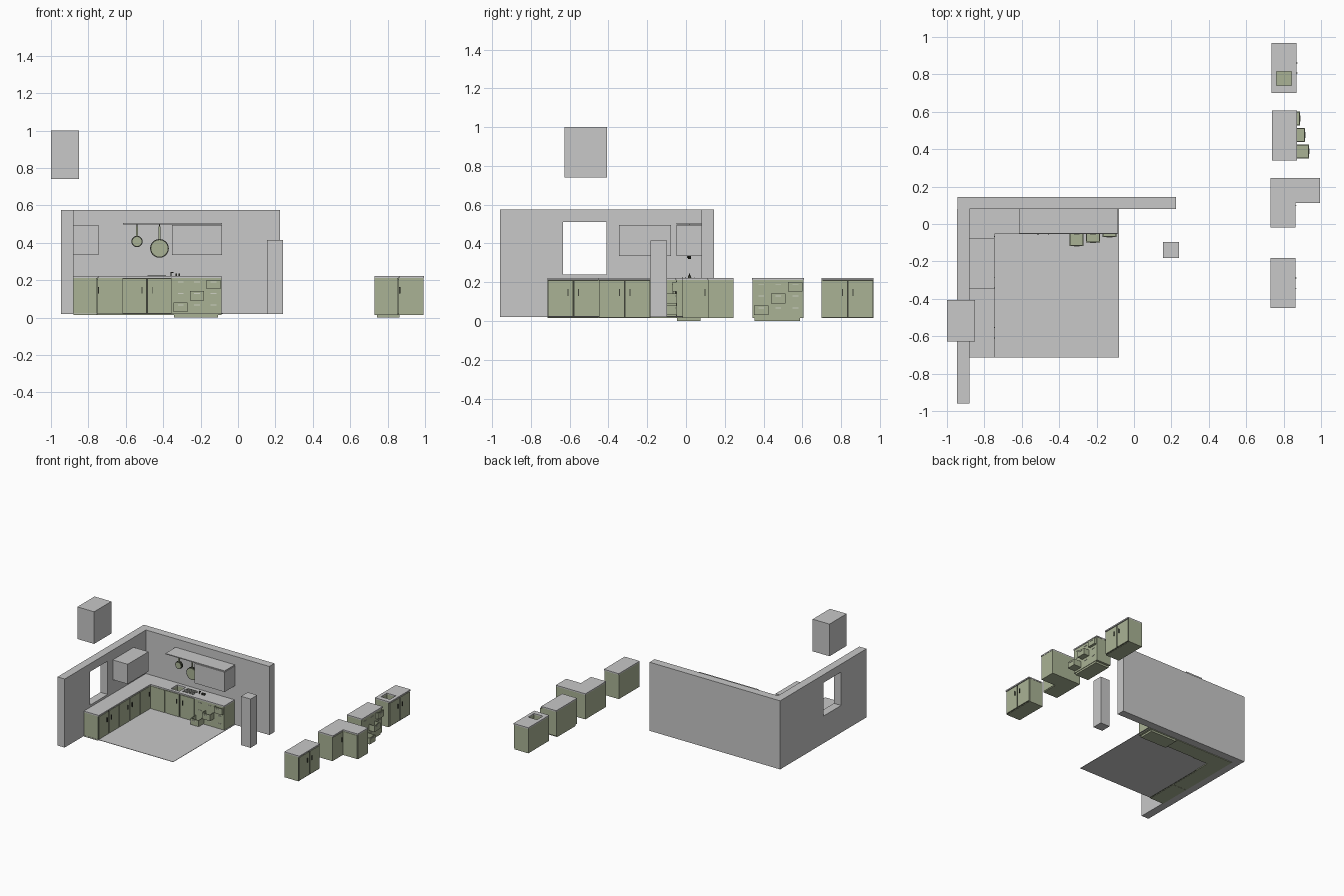
import bpy, bmesh, math
from mathutils import Matrix

if "Cube" in bpy.data.objects:
    bpy.data.objects.remove(bpy.data.objects["Cube"])


def mat(name, rgb):
    m = bpy.data.materials.new(name)
    m.diffuse_color = (*rgb, 1)
    m.use_nodes = True
    m.node_tree.nodes["Principled BSDF"].inputs["Base Color"].default_value = m.diffuse_color
    return m


GREY = mat("plain grey", (0.58, 0.58, 0.58))
GREEN = mat("sage green", (0.40, 0.45, 0.30))
DARK = mat("dark trim", (0.05, 0.055, 0.04))
LIGHT = mat("pale metal", (0.62, 0.64, 0.55))


def boxes(name, spans, material, place=Matrix()):
    """One object from boxes given as (x0, x1, y0, y1, z0, z1)."""
    bm = bmesh.new()
    for x0, x1, y0, y1, z0, z1 in spans:
        t = Matrix.Translation(((x0 + x1) / 2, (y0 + y1) / 2, (z0 + z1) / 2))
        s = Matrix.Diagonal((x1 - x0, y1 - y0, z1 - z0, 1))
        bmesh.ops.create_cube(bm, size=1, matrix=place @ t @ s)
    bmesh.ops.recalc_face_normals(bm, faces=bm.faces)
    return finish(name, bm, material)


def finish(name, bm, material):
    me = bpy.data.meshes.new(name)
    bm.to_mesh(me)
    bm.free()
    me.materials.append(material)
    ob = bpy.data.objects.new(name, me)
    bpy.context.collection.objects.link(ob)
    return ob


def cylinder(name, centre, r, length, rot, material, sides=24):
    bm = bmesh.new()
    bmesh.ops.create_cone(bm, cap_ends=True, segments=sides, radius1=r, radius2=r,
                          depth=length, matrix=Matrix.Translation(centre) @ rot)
    return finish(name, bm, material)


# Local unit frame: x along the width, y from the wall towards the front
def facing_right(x, y):
    return Matrix(((0, 1, 0, x), (1, 0, 0, y), (0, 0, 1, 0), (0, 0, 0, 1)))


def facing_front(x, y):
    return Matrix(((1, 0, 0, x), (0, -1, 0, y), (0, 0, 1, 0), (0, 0, 0, 1)))


W, D, BOT, TOP = 0.268, 0.134, 0.015, 0.222
BODY_D, SLAB = 0.124, 0.212


def doors(p, label):
    half = W / 2
    boxes(label + "_door_gap", [(0.003, W - 0.003, BODY_D, BODY_D + 0.002, 0.018, SLAB)], DARK, p)
    boxes(label + "_doors", [(i * half + 0.005, (i + 1) * half - 0.005, BODY_D, 0.131, 0.022, 0.207)
                             for i in (0, 1)], GREEN, p)
    boxes(label + "_handles", [(u, u + 0.005, 0.131, 0.138, 0.13, 0.165)
                               for u in (half - 0.03, half + 0.025)], DARK, p)


def door_unit(p):
    boxes("door_unit_body", [(0.002, W - 0.002, 0, BODY_D, BOT, SLAB)], GREEN, p)
    boxes("door_unit_counter", [(0, W, 0, D, SLAB, TOP)], GREY, p)
    doors(p, "door_unit")


def ring(u0, u1, v0, v1, d, z0, z1):
    """Four boxes around a rectangular opening."""
    return [(0, u0, 0, d, z0, z1), (u1, W, 0, d, z0, z1),
            (u0, u1, 0, v0, z0, z1), (u0, u1, v1, d, z0, z1)]


def sink_unit(p):
    hole = (0.04, 0.116, 0.028, 0.108)
    boxes("sink_unit_body", [(0, W, 0, BODY_D, BOT, 0.13)] + ring(*hole, BODY_D, 0.13, SLAB), GREEN, p)
    boxes("sink_unit_counter", ring(*hole, D, SLAB, TOP), GREY, p)
    doors(p, "sink_unit")


def drawer_unit(p):
    boxes("drawer_unit_body", [(0.002, W - 0.002, 0, 0.13, BOT, SLAB)], GREEN, p)
    boxes("drawer_unit_plinth", [(0.012, W - 0.02, 0.005, 0.126, 0, BOT)], GREEN, p)
    boxes("drawer_unit_counter", [(0, W, 0, D, SLAB, TOP)], GREY, p)
    drawers, handles = [], []
    for col in range(3):
        for row in range(3):
            u, z = 0.011 + col * 0.088, 0.03 + row * 0.061
            out = (0.198, 0.178, 0.15)[col] if row == col else 0.132
            if row == col:  # pulled-out drawer as an open tray
                drawers += [(u, u + 0.074, 0.125, out, z, z + 0.006),
                            (u, u + 0.005, 0.125, out, z, z + 0.05),
                            (u + 0.069, u + 0.074, 0.125, out, z, z + 0.05),
                            (u, u + 0.074, out - 0.006, out, z, z + 0.05)]
            handles.append((u + 0.022, u + 0.052, out, out + 0.003, z + 0.036, z + 0.04))
    boxes("open_drawers", drawers, GREEN, p)
    boxes("drawer_handles", handles, LIGHT, p)


def corner_unit(x, y):
    """L-shaped unit whose outer corner is at (x, y), opening right and front."""
    p = facing_front(x, y)
    for name, m, d, w, z0, z1 in (("corner_body", GREEN, 0.129, 0.263, BOT, SLAB),
                                  ("corner_counter", GREY, D, 0.265, SLAB, TOP)):
        bm = bmesh.new()
        outline = [(0, 0), (w, 0), (w, d), (d, d), (d, w), (0, w)]
        f = bm.faces.new([bm.verts.new(p @ Matrix.Translation((u, v, z0)).to_translation())
                          for u, v in outline])
        new = bmesh.ops.extrude_face_region(bm, geom=[f])["geom"]
        bmesh.ops.translate(bm, vec=(0, 0, z1 - z0),
                            verts=[g for g in new if isinstance(g, bmesh.types.BMVert)])
        bmesh.ops.recalc_face_normals(bm, faces=bm.faces)
        finish(name, bm, m)
    boxes("corner_doors", [(0.139, 0.259, 0.129, 0.132, 0.022, 0.207),
                           (0.129, 0.132, 0.139, 0.259, 0.022, 0.207)], GREEN, p)
    boxes("corner_handle", [(0.132, 0.138, 0.145, 0.15, 0.13, 0.165)], DARK, p)


# Room shell: back wall, left wall around a window opening, floor
boxes("back_wall", [(-0.945, 0.225, 0.08, 0.145, 0.02, 0.575)], GREY)
boxes("left_wall", [(-0.945, -0.88, -0.96, -0.635, 0.02, 0.575),
                    (-0.945, -0.88, -0.41, 0.08, 0.02, 0.575),
                    (-0.945, -0.88, -0.635, -0.41, 0.02, 0.24),
                    (-0.945, -0.88, -0.635, -0.41, 0.51, 0.575)], GREY)
boxes("floor", [(-0.88, -0.08, -0.715, 0.08, 0.022, 0.025)], GREY)

# Loose blocks: tall column and raised box
boxes("column", [(0.155, 0.24, -0.182, -0.097, 0.02, 0.415)], GREY)
boxes("raised_box", [(-1.0, -0.85, -0.627, -0.407, 0.74, 1.0)], GREY)

# Wall cabinets and the long shelf
boxes("left_wall_cabinet", [(-0.88, -0.747, -0.345, -0.078, 0.335, 0.495)], GREY)
boxes("back_wall_cabinet", [(-0.353, -0.085, -0.05, 0.08, 0.335, 0.495)], GREY)
boxes("shelf", [(-0.615, -0.085, -0.05, 0.08, 0.499, 0.506)], GREY)

# Fitted units along the two walls
door_unit(facing_right(-0.88, -0.715))
door_unit(facing_right(-0.88, -0.449))
corner_unit(-0.88, 0.08)
sink_unit(facing_front(-0.62, 0.08))
drawer_unit(facing_front(-0.355, 0.08))

# Row of separate units
door_unit(facing_right(0.73, -0.45))
corner_unit(0.73, 0.245)
drawer_unit(facing_right(0.737, 0.34))
sink_unit(facing_right(0.735, 0.70))

# Hanging pans
FLAT = Matrix.Rotation(math.pi / 2, 4, 'X')
for label, x, z, r in (("small", -0.54, 0.407, 0.03), ("large", -0.42, 0.37, 0.05)):
    cylinder(label + "_pan_rim", (x, 0.018, z), r, 0.016, FLAT, DARK)
    cylinder(label + "_pan_base", (x, 0.009, z), r - 0.006, 0.006, FLAT, GREEN)
    boxes(label + "_pan_handle", [(x - 0.005, x + 0.005, 0.013, 0.02, z + r - 0.003, 0.487)], GREEN)
    boxes(label + "_pan_hook", [(x - 0.002, x + 0.002, 0.015, 0.018, 0.485, 0.5)], DARK)

# Drainer grooves and taps on the main counter
boxes("drainer_grooves", [(-0.485, -0.385, y, y + 0.004, TOP, TOP + 0.002)
                          for y in (-0.02, -0.005, 0.01, 0.025, 0.04)], DARK)
boxes("tap", [(-0.362, -0.356, 0.015, 0.021, TOP, 0.243),
              (-0.362, -0.345, 0.015, 0.021, 0.239, 0.244),
              (-0.334, -0.326, 0.01, 0.026, TOP, 0.236),
              (-0.318, -0.31, 0.01, 0.026, TOP, 0.236)], DARK)
